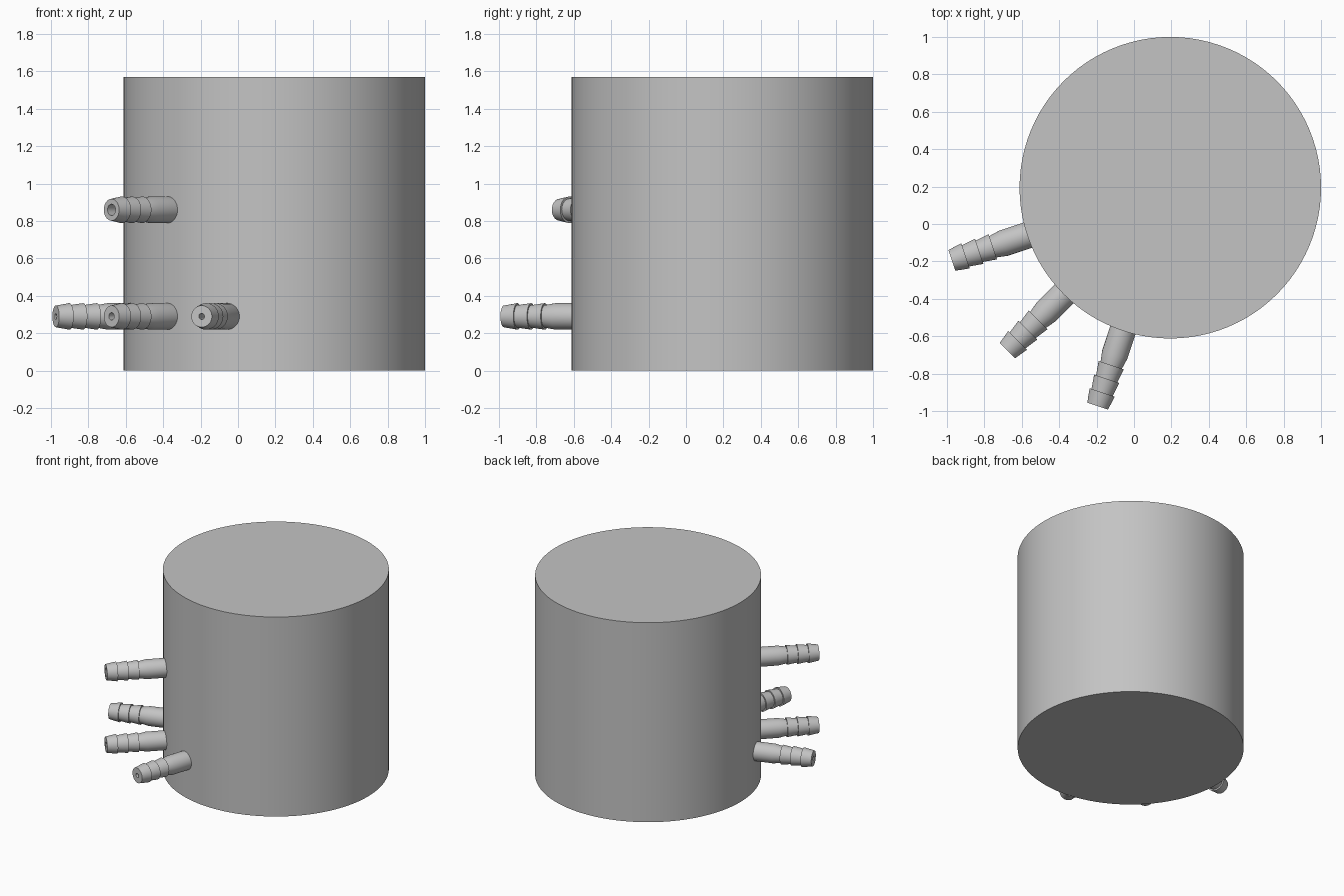
import bpy, bmesh, math
from mathutils import Matrix

cube = bpy.data.objects.get("Cube")
if cube:
    bpy.data.objects.remove(cube, do_unlink=True)

grey = bpy.data.materials.new("plain grey")
grey.use_nodes = True
colour = (0.55, 0.55, 0.55, 1)
grey.diffuse_color = colour
grey.node_tree.nodes["Principled BSDF"].inputs["Base Color"].default_value = colour

CENTRE = 0.194
RADIUS = 0.806
HEIGHT = 1.57


def lathe(name, profile, sides):
    """Spin (radius, height) points about z; ends on the axis close the shape."""
    bm = bmesh.new()
    verts = [bm.verts.new((r, 0, z)) for r, z in profile]
    edges = [bm.edges.new(pair) for pair in zip(verts, verts[1:])]
    bmesh.ops.spin(bm, geom=verts + edges, cent=(0, 0, 0), axis=(0, 0, 1),
                   angle=math.tau, steps=sides, use_duplicate=False)
    bmesh.ops.remove_doubles(bm, verts=bm.verts, dist=1e-5)
    bmesh.ops.recalc_face_normals(bm, faces=bm.faces)
    mesh = bpy.data.meshes.new(name)
    bm.to_mesh(mesh)
    bm.free()
    mesh.materials.append(grey)
    obj = bpy.data.objects.new(name, mesh)
    bpy.context.collection.objects.link(obj)
    bpy.ops.object.select_all(action='DESELECT')
    obj.select_set(True)
    bpy.context.view_layer.objects.active = obj
    bpy.ops.object.shade_smooth_by_angle(angle=math.radians(25))
    return obj


# Tank body
tank = lathe("tank", [(0, 0), (RADIUS, 0), (RADIUS, HEIGHT), (0, HEIGHT)], 96)
tank.location = (CENTRE, CENTRE, 0)


# Barbed hose fitting: plain stem, tapered neck, three barbs and a blind bore
def fitting(name, degrees, height, bore):
    stem, tip, pitch, wide, narrow = 0.94, 1.231, 0.077, 0.071, 0.058
    profile = [(0, 0.75), (wide, 0.75), (wide, stem)]
    for i in (3, 2, 1):
        rim = tip - i * pitch
        profile += [(narrow + 0.002, rim), (wide, rim)]
    profile += [(narrow, tip), (bore, tip), (bore, 0.85), (0, 0.85)]
    obj = lathe(name, profile, 32)
    obj.matrix_world = (Matrix.Translation((CENTRE, CENTRE, height))
                        @ Matrix.Rotation(math.radians(degrees), 4, 'Z')
                        @ Matrix.Rotation(math.pi / 2, 4, 'Y'))


fitting("upper_fitting", 225, 0.86, 0.03)
fitting("lower_middle_fitting", 225, 0.29, 0.02)
fitting("lower_right_fitting", 198.4, 0.29, 0.016)
fitting("lower_front_fitting", 251.6, 0.29, 0.016)
